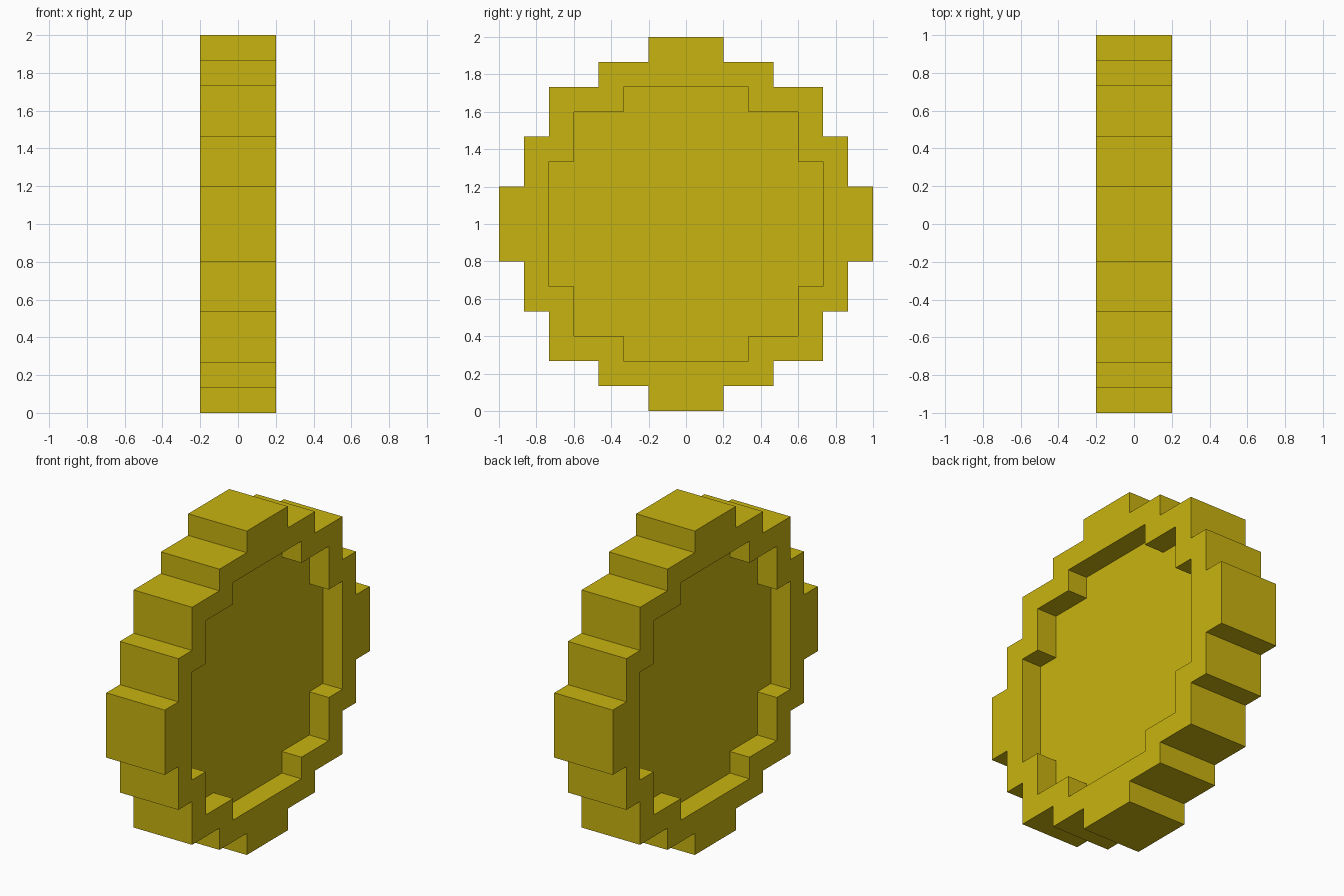
import bpy, bmesh
from mathutils import Matrix

if "Cube" in bpy.data.objects:
    bpy.data.objects.remove(bpy.data.objects["Cube"])

P = 2 / 15            # one step of the stair-stepped outline
HALF_WIDTH = 1.5 * P  # half thickness of the rim
HALF_PLATE = 0.5 * P  # half thickness of the recessed centre

# Quarter outlines in steps, from the +y axis round to the +z axis
OUTER = [(7.5, 0), (7.5, 1.5), (6.5, 1.5), (6.5, 3.5), (5.5, 3.5), (5.5, 5.5),
         (3.5, 5.5), (3.5, 6.5), (1.5, 6.5), (1.5, 7.5), (0, 7.5)]
INNER = [(5.5, 0), (5.5, 2.5), (4.5, 2.5), (4.5, 4.5), (2.5, 4.5), (2.5, 5.5), (0, 5.5)]

gold = bpy.data.materials.new("gold yellow")
gold.diffuse_color = (0.584, 0.456, 0.005, 1)
gold.use_nodes = True
gold.node_tree.nodes["Principled BSDF"].inputs["Base Color"].default_value = gold.diffuse_color

bm = bmesh.new()


def face(points):
    bm.faces.new([bm.verts.new(p) for p in points])


def at(x, pts):
    return [(x, y * P, z * P) for y, z in pts]


def walls(pts, x0, x1):
    for a, b in zip(pts, pts[1:]):
        face(at(x0, [a, b]) + at(x1, [b, a]))


# One quarter of the wheel
walls(OUTER, -HALF_WIDTH, HALF_WIDTH)                # stepped tread
for s in (-1, 1):
    face(at(s * HALF_WIDTH, OUTER + INNER[::-1]))    # rim side
    walls(INNER, s * HALF_PLATE, s * HALF_WIDTH)     # recess wall
    face(at(s * HALF_PLATE, INNER + [(0, 0)]))       # centre plate

# Repeat the quarter by mirroring across y, then z
for scale in ((1, -1, 1), (1, 1, -1)):
    copy = bmesh.ops.duplicate(bm, geom=bm.verts[:] + bm.edges[:] + bm.faces[:])["geom"]
    bmesh.ops.transform(bm, matrix=Matrix.Diagonal((*scale, 1)),
                        verts=[v for v in copy if isinstance(v, bmesh.types.BMVert)])

bmesh.ops.remove_doubles(bm, verts=bm.verts[:], dist=1e-4)
bmesh.ops.recalc_face_normals(bm, faces=bm.faces[:])
bmesh.ops.dissolve_limit(bm, angle_limit=0.01, verts=bm.verts[:], edges=bm.edges[:])
bmesh.ops.translate(bm, verts=bm.verts[:], vec=(0, 0, 1))

mesh = bpy.data.meshes.new("stepped_wheel")
bm.to_mesh(mesh)
bm.free()
mesh.materials.append(gold)
wheel = bpy.data.objects.new("stepped_wheel", mesh)
bpy.context.collection.objects.link(wheel)
